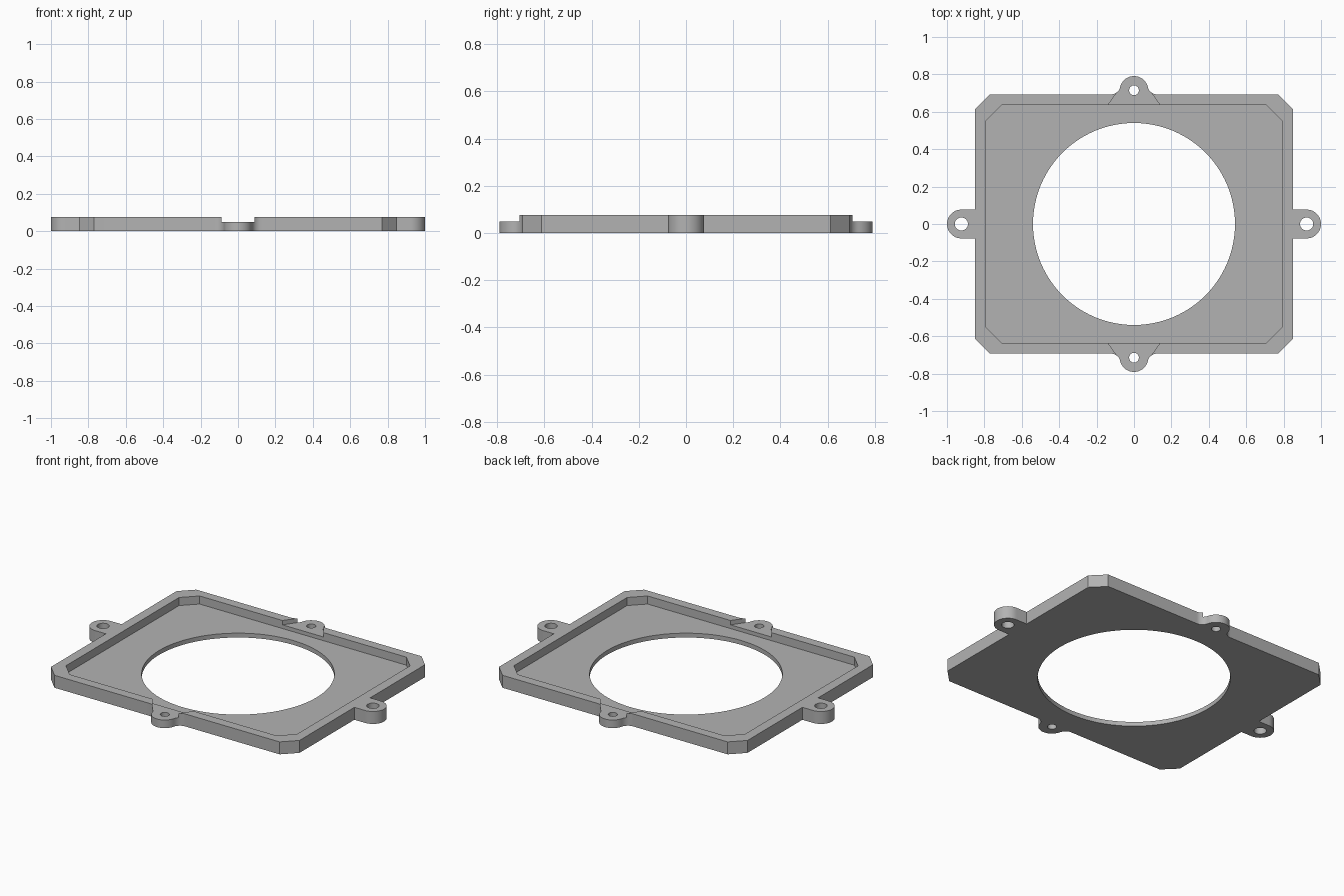
import bpy, bmesh
from math import sin, cos, pi, sqrt, atan2

if "Cube" in bpy.data.objects:
    bpy.data.objects.remove(bpy.data.objects["Cube"], do_unlink=True)

HEIGHT, FLOOR, NOTCH_FLOOR = 0.077, 0.027, 0.05
X, Y, CHAMFER = 0.85, 0.693, 0.08      # outer half sizes
IN_X, IN_Y, IN_CHAMFER = 0.79, 0.635, 0.083
SIDE_X, SIDE_R = 0.923, 0.077          # side lugs
END_Y, END_R, FILLET = 0.715, 0.076, 0.05  # front and back lugs

grey = bpy.data.materials.new("light grey")
grey.use_nodes = True
grey.diffuse_color = (0.45, 0.45, 0.45, 1)
grey.node_tree.nodes["Principled BSDF"].inputs["Base Color"].default_value = (0.45, 0.45, 0.45, 1)


def arc(cx, cy, r, a0, a1, n):
    return [(cx + r * cos(a0 + (a1 - a0) * i / n), cy + r * sin(a0 + (a1 - a0) * i / n))
            for i in range(n + 1)]


def mirrored(quarter):
    """Close a quarter outline (from +x axis to +y axis) by mirroring it twice."""
    half = quarter + [(-x, y) for x, y in reversed(quarter)]
    full = half + [(x, -y) for x, y in reversed(half)]
    points = []
    for p in full:
        if all(abs(p[0] - q[0]) + abs(p[1] - q[1]) > 1e-5 for q in points):
            points.append(p)
    return points


def prism(name, points, z0, z1):
    bm = bmesh.new()
    face = bm.faces.new([bm.verts.new((x, y, z0)) for x, y in points])
    new = bmesh.ops.extrude_face_region(bm, geom=[face])["geom"]
    bmesh.ops.translate(bm, vec=(0, 0, z1 - z0),
                        verts=[v for v in new if isinstance(v, bmesh.types.BMVert)])
    bmesh.ops.recalc_face_normals(bm, faces=bm.faces)
    mesh = bpy.data.meshes.new(name)
    bm.to_mesh(mesh)
    bm.free()
    mesh.materials.append(grey)
    obj = bpy.data.objects.new(name, mesh)
    bpy.context.collection.objects.link(obj)
    return obj


# Outer outline: side lug, chamfered corner, filleted end lug
fx = sqrt((END_R + FILLET) ** 2 - (Y + FILLET - END_Y) ** 2)
fy = Y + FILLET
touch = atan2(fy - END_Y, fx)
outline = arc(SIDE_X, 0, SIDE_R, 0, pi / 2, 12)
outline += [(X, SIDE_R), (X, Y - CHAMFER), (X - CHAMFER, Y)]
outline += arc(fx, fy, FILLET, -pi / 2, touch - pi, 8)
outline += arc(0, END_Y, END_R, touch, pi / 2, 10)
frame = prism("mounting_frame", mirrored(outline), 0, HEIGHT)

# Cutters: shallow tray, end notches, central opening, screw holes
tray = [(IN_X, 0), (IN_X, IN_Y - IN_CHAMFER), (IN_X - IN_CHAMFER, IN_Y), (0, IN_Y)]
cutters = [prism("tray_cutter", mirrored(tray), FLOOR, 0.2)]
holes = [(0, 0, 0.54, 96)]
for s in (1, -1):
    notch = [(0.14, 0.6), (0.14, IN_Y), (0.085, 0.712), (0.085, 0.9)]
    notch += [(-x, y) for x, y in reversed(notch)]
    cutters.append(prism("notch_cutter", [(x, s * y) for x, y in notch], NOTCH_FLOOR, 0.2))
    holes += [(s * SIDE_X, 0, 0.035, 32), (0, s * END_Y, 0.026, 32)]
for x, y, r, n in holes:
    cutters.append(prism("hole_cutter", arc(x, y, r, 0, 2 * pi, n)[:-1], -0.1, 0.2))

bpy.ops.object.select_all(action='DESELECT')
frame.select_set(True)
bpy.context.view_layer.objects.active = frame
for cutter in cutters:
    cutter.hide_render = True
    mod = frame.modifiers.new("cut", 'BOOLEAN')
    mod.operation, mod.solver, mod.object = 'DIFFERENCE', 'EXACT', cutter
    bpy.ops.object.modifier_apply(modifier=mod.name)
    bpy.data.objects.remove(cutter, do_unlink=True)

bpy.ops.object.shade_smooth_by_angle(angle=pi / 6)
